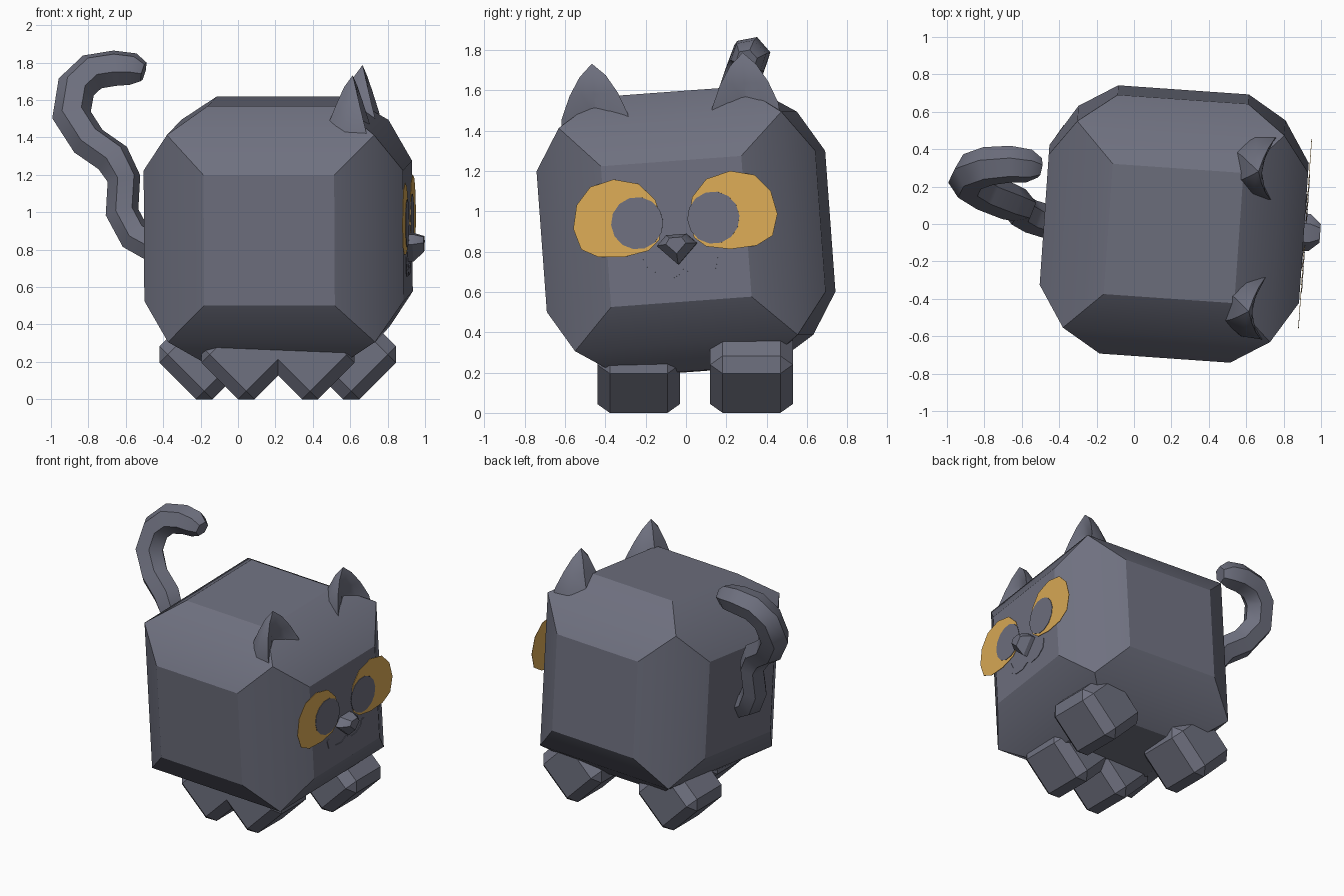
import bpy, bmesh, math
from mathutils import Matrix, Euler, Vector

cube = bpy.data.objects.get("Cube")
if cube:
    bpy.data.objects.remove(cube, do_unlink=True)


def material(name, rgb):
    m = bpy.data.materials.new(name)
    m.use_nodes = True
    m.diffuse_color = (*rgb, 1)
    m.node_tree.nodes["Principled BSDF"].inputs["Base Color"].default_value = (*rgb, 1)
    return m


GREY = material("slate_grey", (0.158, 0.164, 0.214))
GOLD = material("amber_gold", (0.72, 0.41, 0.095))

# Slightly tilted frame shared by the body, face and ears (+x is the face)
FRAME = Matrix.Translation((0.215, 0, 0.9)) @ Euler(
    (math.radians(4.2), 0, math.radians(-4))).to_matrix().to_4x4()


def finish(name, bm, mat, matrix=FRAME, angle=30):
    bmesh.ops.recalc_face_normals(bm, faces=bm.faces[:])
    bm.transform(matrix)
    mesh = bpy.data.meshes.new(name)
    bm.to_mesh(mesh)
    bm.free()
    mesh.materials.append(mat)
    ob = bpy.data.objects.new(name, mesh)
    bpy.context.collection.objects.link(ob)
    smooth(ob, angle)
    return ob


def smooth(ob, angle=30):
    bpy.ops.object.select_all(action='DESELECT')
    ob.select_set(True)
    bpy.context.view_layer.objects.active = ob
    bpy.ops.object.shade_smooth_by_angle(angle=math.radians(angle))


def hull(name, points, mat):
    bm = bmesh.new()
    for p in points:
        bm.verts.new(p)
    bmesh.ops.convex_hull(bm, input=bm.verts[:])
    bmesh.ops.dissolve_limit(bm, angle_limit=0.02, verts=bm.verts[:], edges=bm.edges[:])
    return finish(name, bm, mat)


def plate(name, outline, x, thick, mat):
    """Thin plate parallel to the face, from a (y, z) outline."""
    bm = bmesh.new()
    f = bm.faces.new([bm.verts.new((x, u, v)) for u, v in outline])
    ext = bmesh.ops.extrude_face_region(bm, geom=[f])
    for v in ext["geom"]:
        if isinstance(v, bmesh.types.BMVert):
            v.co.x += thick
    return finish(name, bm, mat)


# Body: cube with flat square sides and two-step chamfers
S, Q, C = 0.695, 0.35, 0.555
pts = []
for a in (-1, 1):
    for b in (-1, 1):
        for c in (-1, 1):
            pts += [(a * C, b * C, c * C), (a * S, b * Q, c * Q),
                    (a * Q, b * S, c * Q), (a * Q, b * Q, c * S)]
hull("body", pts, GREY)

# Eyes: gold plate with a grey pupil touching the inner edge
EYE = [(.169, .249), (.291, .28), (.41, .251), (.484, .166), (.509, .05), (.477, -.055),
       (.394, -.099), (.263, -.107), (.144, -.085), (.087, -.037), (.067, .055), (.092, .164)]
PUPIL = [(.19 + .13 * math.cos(i * math.tau / 14), .055 + .13 * math.sin(i * math.tau / 14))
         for i in range(14)]
# Mouth half: ribbon along a short arc
ARC = [(0, -.178), (.05, -.205), (.11, -.2), (.155, -.17), (.175, -.125)]
MOUTH = ARC + [(.2, -.13), (.185, -.195), (.125, -.235), (.05, -.24), (0, -.215)]

# Ears: crescent rings, hollow towards the face
# each ring: height, half width, horn x, back x, pocket depth
RINGS = [(.49, .175, .53, .25, .11), (.60, .165, .505, .30, .09),
         (.71, .12, .475, .345, .03), (.80, .065, .45, .385, 0)]


def ear(name, side):
    bm = bmesh.new()
    rings = []
    for v, w, horn, back, depth in RINGS:
        mid = (horn + back) / 2
        sec = [(horn, -w), (mid, -w * .95), (back, -w * .5), (back, w * .5), (mid, w * .95),
               (horn, w), (horn - depth * .5, w * .5), (horn - depth, 0),
               (horn - depth * .5, -w * .5)]
        rings.append([bm.verts.new((x, side * .375 + u, v)) for x, u in sec])
    n = len(rings[0])
    for lo, hi in zip(rings, rings[1:]):
        for i in range(n):
            j = (i + 1) % n
            bm.faces.new((lo[i], lo[j], hi[j], hi[i]))
    tip = bm.verts.new((.43, side * .376, .862))
    for i in range(n):
        bm.faces.new((rings[-1][i], rings[-1][(i + 1) % n], tip))
    bm.faces.new(rings[0])
    finish(name, bm, GREY, angle=35)


for side, label in ((-1, "near"), (1, "far")):
    def mirror(o):
        return [(side * u, v) for u, v in o]
    plate("eye_" + label, mirror(EYE), .70, .003, GOLD)
    plate("pupil_" + label, mirror(PUPIL), .704, .003, GREY)
    plate("mouth_" + label, mirror(MOUTH), .693, .006, GREY)
    ear("ear_" + label, side)

# Nose: faceted wedge with a smaller front face
back = [(-.1, -.065), (-.05, -.015), (.05, -.015), (.1, -.065), (0, -.165)]
front = [(-.05, -.06), (-.03, -.03), (.03, -.03), (.05, -.06), (0, -.11)]
hull("nose", [(.68, u, v) for u, v in back] + [(.725, u, v) for u, v in back]
     + [(.782, u, v) for u, v in front], GREY)

# Feet: bevelled blocks standing on an edge
for name, x, y in (("foot_back_far", -.18, .325), ("foot_front_far", .605, .325),
                   ("foot_back_near", .045, -.235), ("foot_front_near", .385, -.235)):
    bm = bmesh.new()
    bmesh.ops.create_cube(bm, size=1, matrix=Matrix.Diagonal((.40, .41, .40, 1)))
    bmesh.ops.bevel(bm, geom=bm.edges[:], offset=.062, segments=1, affect='EDGES')
    place = Matrix.Translation((x, y, .239)) @ Matrix.Rotation(math.radians(45), 4, 'Y')
    finish(name, bm, GREY, place)

# Tail: six-sided tube along a hooked path (x, y, z, radius)
PATH = [(-.42, .0, .80, .09), (-.55, .04, .87, .09), (-.62, .08, 1.0, .09), (-.61, .1, 1.18, .09),
        (-.67, .12, 1.29, .1), (-.80, .17, 1.38, .1), (-.89, .23, 1.52, .105),
        (-.865, .28, 1.67, .105), (-.78, .31, 1.75, .105), (-.66, .32, 1.77, .1),
        (-.56, .31, 1.765, .09), (-.505, .3, 1.75, .055)]
curve = bpy.data.curves.new("tail", 'CURVE')
curve.dimensions = '3D'
curve.bevel_depth = 1.0
curve.bevel_resolution = 1
curve.use_fill_caps = True
spline = curve.splines.new('POLY')
spline.points.add(len(PATH) - 1)
for p, (x, y, z, r) in zip(spline.points, PATH):
    p.co = (x, y, z, 1)
    p.radius = r
curve.materials.append(GREY)
tail = bpy.data.objects.new("tail", curve)
bpy.context.collection.objects.link(tail)
bpy.ops.object.select_all(action='DESELECT')
tail.select_set(True)
bpy.context.view_layer.objects.active = tail
bpy.ops.object.convert(target='MESH')
smooth(bpy.context.view_layer.objects.active, 40)
